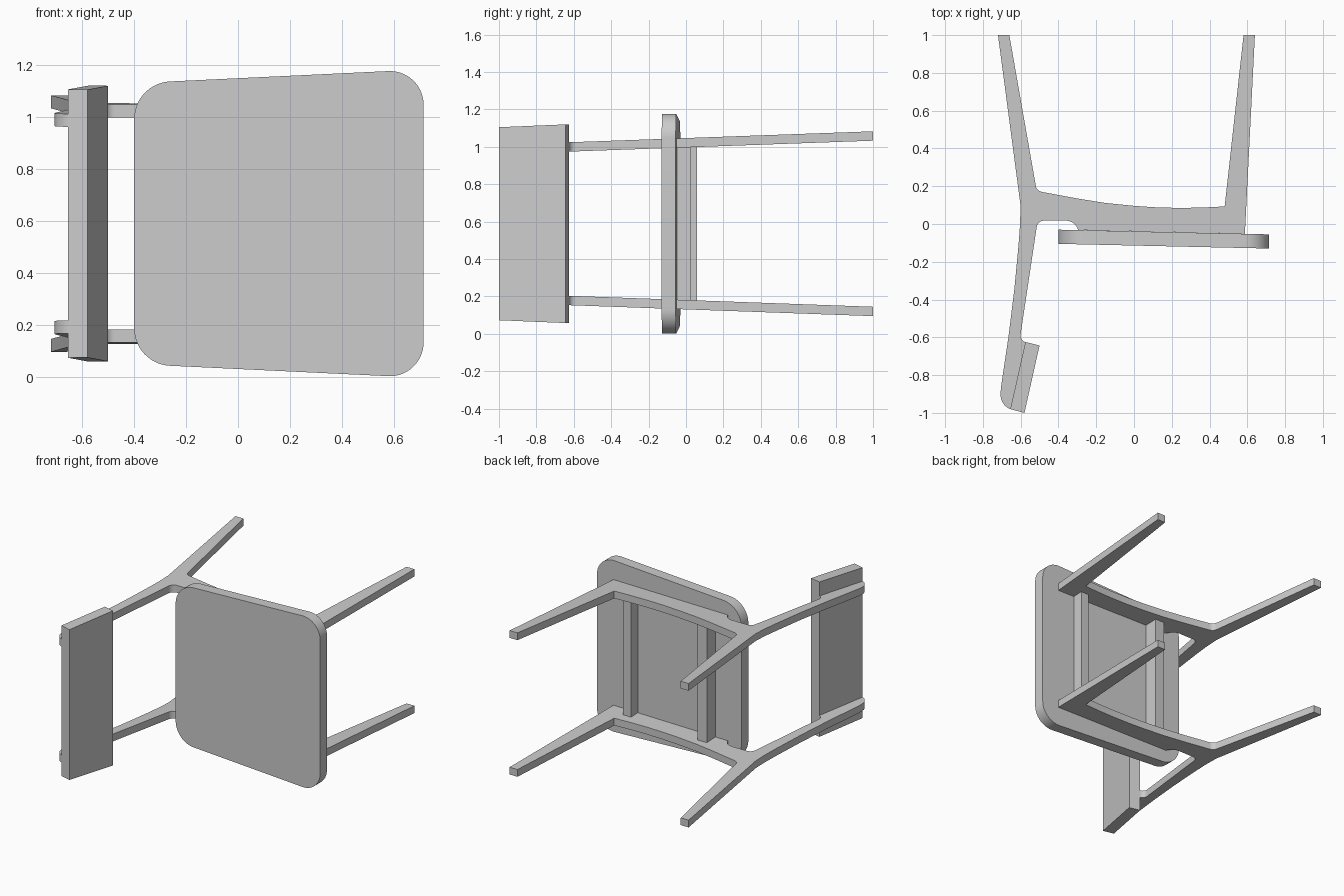
import bpy, bmesh, math
from mathutils import Vector

cube = bpy.data.objects.get("Cube")
if cube:
    bpy.data.objects.remove(cube, do_unlink=True)

MID = 0.589  # height of the symmetry plane

grey = bpy.data.materials.new("plain grey")
grey.diffuse_color = (0.6, 0.6, 0.6, 1)
grey.use_nodes = True
grey.node_tree.nodes["Principled BSDF"].inputs["Base Color"].default_value = (0.6, 0.6, 0.6, 1)


def rounded(corners, steps=10):
    """Outline from (a, b, radius) corners, with each radius made an arc."""
    out = []
    for i, (a, b, r) in enumerate(corners):
        p = Vector((a, b))
        if r == 0:
            out.append(p)
            continue
        d0 = (Vector(corners[i - 1][:2]) - p).normalized()
        d1 = (Vector(corners[(i + 1) % len(corners)][:2]) - p).normalized()
        half = d0.angle(d1) / 2
        centre = p + (d0 + d1).normalized() * (r / math.sin(half))
        start = (p + d0 * (r / math.tan(half)) - centre).normalized()
        end = (p + d1 * (r / math.tan(half)) - centre).normalized()
        for k in range(steps + 1):
            out.append(centre + start.slerp(end, k / steps).normalized() * r)
    return out


def loft(name, outline, near, far):
    """Solid between two placements of one outline."""
    bm = bmesh.new()
    ends = [[bm.verts.new(place(p)) for p in outline] for place in (near, far)]
    bm.faces.new(ends[0])
    bm.faces.new(ends[1][::-1])
    n = len(outline)
    for i in range(n):
        j = (i + 1) % n
        bm.faces.new((ends[0][j], ends[0][i], ends[1][i], ends[1][j]))
    bmesh.ops.recalc_face_normals(bm, faces=bm.faces)
    mesh = bpy.data.meshes.new(name)
    bm.to_mesh(mesh)
    bm.free()
    mesh.materials.append(grey)
    ob = bpy.data.objects.new(name, mesh)
    bpy.context.collection.objects.link(ob)
    bpy.ops.object.select_all(action='DESELECT')
    ob.select_set(True)
    bpy.context.view_layer.objects.active = ob
    bpy.ops.object.shade_smooth_by_angle(angle=math.radians(30))
    return ob


# Side frames: legs, rail and back post in one board, splayed towards the feet
frame = rounded([
    (-0.72, 1, 0), (-0.66, 1, 0), (-0.515, 0.175, 0.04),
    (-0.3, 0.135, 0), (-0.15, 0.111, 0), (0, 0.096, 0), (0.12, 0.088, 0),
    (0.24, 0.085, 0), (0.36, 0.087, 0), (0.48, 0.093, 0),
    (0.58, 1, 0), (0.64, 1, 0), (0.587, -0.052, 0), (-0.295, -0.032, 0),
    (-0.315, 0.018, 0.07), (-0.51, 0.018, 0.04), (-0.605, -0.615, 0.035),
    (-0.575, -0.625, 0), (-0.655, -0.98, 0), (-0.708, -0.955, 0.08),
    (-0.705, -0.87, 0), (-0.695, -0.8, 0), (-0.665, -0.6, 0), (-0.634, -0.35, 0),
    (-0.612, -0.12, 0), (-0.603, 0, 0), (-0.601, 0.1, 0),
])
for name, side in (("upper_side_frame", 1), ("lower_side_frame", -1)):
    loft(name, frame,
         lambda p: (p.x, p.y, MID + side * (0.408 + 0.036 * p.y)),
         lambda p: (p.x, p.y, MID + side * (0.458 + 0.036 * p.y)))

# Seat: rounded tapering panel, slightly tilted
seat = rounded([
    (-0.4, MID + 0.541, 0.145), (0.715, MID + 0.594, 0.13),
    (0.715, MID - 0.594, 0.13), (-0.4, MID - 0.541, 0.145),
], steps=14)
loft("seat", seat,
     lambda p: (p.x, -0.114 - 0.0223 * p.x, p.y),
     lambda p: (p.x, -0.039 - 0.0223 * p.x, p.y))

# Backrest: flat board, a little wider at its inner edge
backrest = [Vector(p) for p in ((-0.575, -0.625), (-0.5, -0.643), (-0.58, -1), (-0.655, -0.98))]
loft("backrest", backrest,
     lambda p: (p.x, p.y, MID - 0.558 - 0.042 * p.y),
     lambda p: (p.x, p.y, MID + 0.558 + 0.042 * p.y))

# Cross bars joining the side frames under the seat
for name, x0, x1, y0, y1 in (("front_cross_bar", 0.4, 0.46, -0.05, 0.025),
                             ("rear_cross_bar", -0.2, -0.13, -0.037, 0.06)):
    bar = [Vector(p) for p in ((x0, y0), (x1, y0), (x1, y1), (x0, y1))]
    loft(name, bar,
         lambda p: (p.x, p.y, MID - 0.412),
         lambda p: (p.x, p.y, MID + 0.412))
